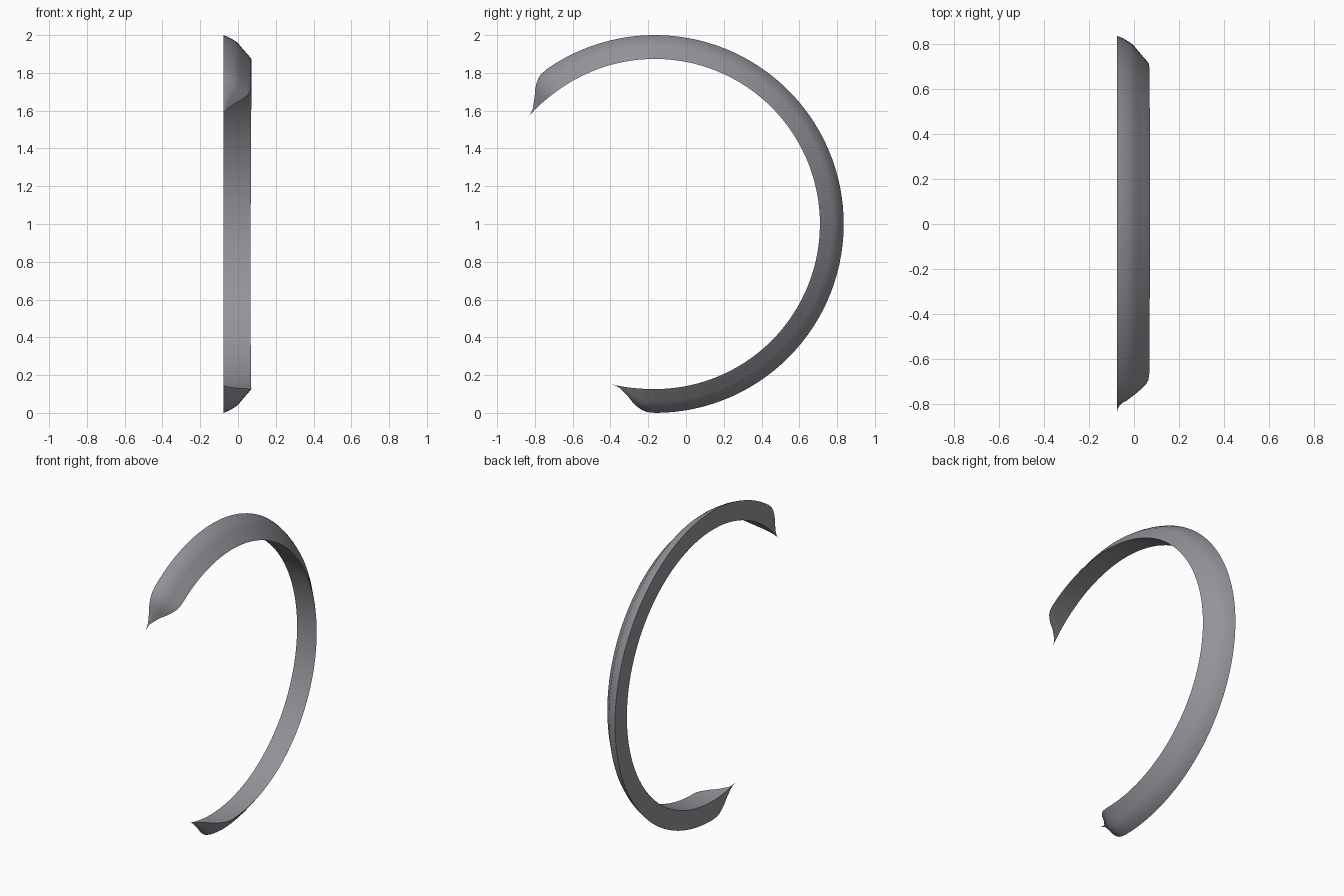
import bpy, bmesh
from math import radians, sin, cos

cube = bpy.data.objects.get("Cube")
if cube:
    bpy.data.objects.remove(cube, do_unlink=True)

# Material
grey = bpy.data.materials.new("steel grey")
grey.use_nodes = True
colour = (0.29, 0.295, 0.32, 1)
grey.diffuse_color = colour
grey.node_tree.nodes["Principled BSDF"].inputs["Base Color"].default_value = colour

# Open ring: hub position and end angles, measured from the back (+y)
HUB_Y, HUB_Z = -0.165, 1.0
START, END = -104.9, 139.6
SIDE_X, INNER_R = -0.076, 0.878

# Cross-section as (across, outward) from the inner corner of the flat side
SECTION = [(0, 0), (0, 0.122), (0.025, 0.112), (0.05, 0.098), (0.076, 0.080),
           (0.095, 0.057), (0.115, 0.034), (0.132, 0.015), (0.147, -0.004)]

# Taper: degrees from the tip against section scale
TAPER = [(0, 0.005), (1.5, 0.025), (3, 0.09), (4.5, 0.23), (6, 0.37), (8, 0.63),
         (9.5, 0.78), (11, 0.90), (12.5, 0.97), (15, 1.0)]


def stations():
    """Angle and scale of every cross-section, from one tip to the other."""
    head = [(START + d, s) for d, s in TAPER]
    tail = [(END - d, s) for d, s in reversed(TAPER)]
    a, b, n = head[-1][0], tail[0][0], 72
    body = [(a + (b - a) * i / n, 1.0) for i in range(1, n)]
    return head + body + tail


# Curved blade-like band lofted through the cross-sections
bm = bmesh.new()
rings = []
for angle, scale in stations():
    t = radians(angle)
    ring = []
    for across, out in SECTION:
        width = across * scale * (1 - 0.03 * cos(t + 0.35) ** 2)
        r = INNER_R + out * scale
        ring.append(bm.verts.new((SIDE_X + width, HUB_Y + r * cos(t), HUB_Z + r * sin(t))))
    rings.append(ring)

count = len(SECTION)
for a, b in zip(rings, rings[1:]):
    for i in range(count):
        j = (i + 1) % count
        bm.faces.new((a[i], a[j], b[j], b[i]))
bm.faces.new(rings[0])
bm.faces.new(rings[-1])
bmesh.ops.recalc_face_normals(bm, faces=bm.faces)

mesh = bpy.data.meshes.new("open_ring")
bm.to_mesh(mesh)
bm.free()
mesh.materials.append(grey)
band = bpy.data.objects.new("open_ring", mesh)
bpy.context.collection.objects.link(band)

bpy.ops.object.select_all(action='DESELECT')
band.select_set(True)
bpy.context.view_layer.objects.active = band
bpy.ops.object.shade_smooth_by_angle(angle=radians(40))
